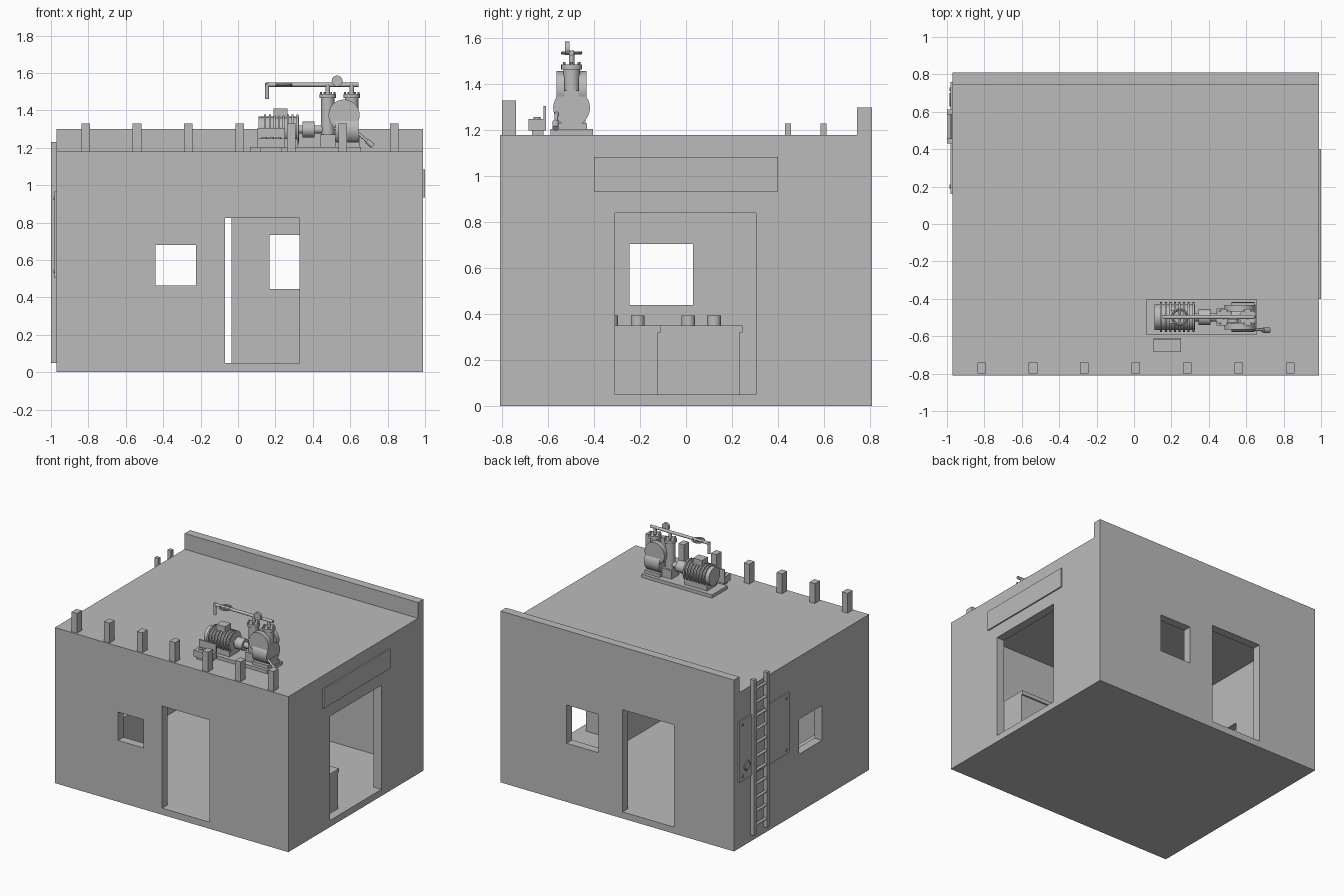
import bpy, math
from mathutils import Vector

if "Cube" in bpy.data.objects:
    bpy.data.objects.remove(bpy.data.objects["Cube"], do_unlink=True)

GREY = bpy.data.materials.new("plain_grey")
GREY.use_nodes = True
GREY.diffuse_color = (0.5, 0.5, 0.5, 1)
GREY.node_tree.nodes["Principled BSDF"].inputs["Base Color"].default_value = (0.5, 0.5, 0.5, 1)


def finish(name, smooth=False):
    ob = bpy.context.object
    ob.name = name
    ob.data.materials.clear()
    ob.data.materials.append(GREY)
    if smooth:
        bpy.ops.object.shade_smooth_by_angle(angle=math.radians(40))
    return ob


def box(name, x, y, z):
    """Box from (min, max) ranges."""
    mid = [(a + b) / 2 for a, b in (x, y, z)]
    bpy.ops.mesh.primitive_cube_add(size=1, location=mid)
    bpy.context.object.scale = [b - a for a, b in (x, y, z)]
    bpy.ops.object.transform_apply(location=False, rotation=False, scale=True)
    return finish(name)


def rod(name, a, b, r, sides=24):
    """Cylinder between two points."""
    a, b = Vector(a), Vector(b)
    d = b - a
    bpy.ops.mesh.primitive_cylinder_add(vertices=sides, radius=r, depth=d.length, location=(a + b) / 2)
    bpy.context.object.rotation_euler = d.to_track_quat('Z', 'Y').to_euler()
    return finish(name, sides > 8)


def ring(name, loc, R, r, rot=(0, 0, 0)):
    bpy.ops.mesh.primitive_torus_add(location=loc, rotation=rot, major_radius=R, minor_radius=r,
                                     major_segments=24, minor_segments=8)
    return finish(name, True)


# Building shell: hollow box with door and window openings
shell = box("building_shell", (-0.97, 0.99), (-0.81, 0.81), (0, 1.18))
cutters = [
    box("room", (-0.905, 0.925), (-0.745, 0.745), (0.05, 1.12)),
    box("front_door", (-0.07, 0.33), (-0.9, -0.6), (0.05, 0.825)),
    box("front_window", (-0.44, -0.225), (-0.9, -0.6), (0.465, 0.68)),
    box("back_door", (-0.465, -0.035), (0.6, 0.9), (0.05, 0.825)),
    box("back_window", (0.168, 0.435), (0.6, 0.9), (0.445, 0.735)),
    box("side_door", (0.8, 1.1), (-0.31, 0.305), (0.05, 0.84)),
    box("side_window", (-1.1, -0.8), (-0.245, 0.03), (0.44, 0.705)),
]
bpy.context.view_layer.objects.active = shell
for c in cutters:
    mod = shell.modifiers.new("opening", 'BOOLEAN')
    mod.operation, mod.solver, mod.object = 'DIFFERENCE', 'EXACT', c
    bpy.ops.object.modifier_apply(modifier=mod.name)
for c in cutters:
    bpy.data.objects.remove(c, do_unlink=True)

# Roof edge: back parapet and front posts
box("back_parapet", (-0.97, 0.99), (0.745, 0.81), (1.18, 1.30))
for i in range(7):
    x = -0.815 + 0.275 * i
    box("roof_post", (x - 0.023, x + 0.023), (-0.80, -0.74), (1.18, 1.33))

# Blank sign over the wide door
box("sign_board", (0.99, 1.0), (-0.4, 0.4), (0.935, 1.085))

# Wall panel with bolts and a round port
box("wall_panel", (-0.98, -0.97), (0.16, 0.76), (0.505, 0.965))
for y in (0.2, 0.72):
    for z in (0.54, 0.93):
        rod("panel_bolt", (-0.986, y, z), (-0.975, y, z), 0.01, 12)
ring("panel_port", (-0.98, 0.665, 0.6), 0.032, 0.007, (0, math.pi / 2, 0))

# Ladder
for y in (0.443, 0.598):
    box("ladder_rail", (-1.0, -0.97), (y - 0.013, y + 0.013), (0.05, 1.23))
for i in range(11):
    z = 0.12 + 0.103 * i
    rod("ladder_rung", (-0.987, 0.443, z), (-0.987, 0.598, z), 0.01, 12)

# Counters inside, with small canisters
for x0, x1, y1 in ((0.6, 0.925, -0.11), (-0.905, -0.765, 0.245)):
    box("counter_base", (x0, x1), (-0.745, y1 - 0.012), (0.05, 0.32))
    box("counter_top", (x0, x1), (-0.745, y1), (0.32, 0.35))
for x, y in ((0.78, -0.325), (0.78, -0.21), (-0.83, 0.01), (-0.83, 0.122)):
    rod("canister", (x, y, 0.35), (x, y, 0.395), 0.03)

# Pump skid
Y = -0.498
box("skid", (0.065, 0.658), (-0.59, -0.405), (1.18, 1.205))
box("skid_foot", (0.52, 0.65), (Y - 0.068, Y + 0.068), (1.205, 1.23))

# Finned motor, shaft and coupling
MZ = 1.298
rod("motor_body", (0.11, Y, MZ), (0.325, Y, MZ), 0.068, 32)
for i in range(8):
    x = 0.14 + 0.0245 * i
    rod("motor_fin", (x, Y, MZ), (x + 0.011, Y, MZ), 0.08, 32)
box("motor_foot", (0.13, 0.32), (Y - 0.06, Y + 0.06), (1.205, 1.25))
box("terminal_box", (0.19, 0.265), (Y - 0.035, Y + 0.035), (1.36, 1.41))
rod("drive_shaft", (0.32, Y, MZ), (0.47, Y, MZ), 0.022)
rod("coupling", (0.345, Y, MZ), (0.41, Y, MZ), 0.043)

# Pump case and twin vertical cylinders with flanged heads
box("pump_case", (0.44, 0.65), (Y - 0.045, Y + 0.045), (1.205, 1.27))
rod("pump_end_cover", (0.52, Y, MZ), (0.645, Y, MZ), 0.08, 32)
for x in (0.48, 0.608):
    rod("pump_cylinder", (x, Y, 1.25), (x, Y, 1.47), 0.036)
    rod("cylinder_flange", (x, Y, 1.465), (x, Y, 1.487), 0.045)
    rod("outlet_stub", (x, Y, 1.48), (x, Y, 1.54), 0.012, 16)
    for k in range(6):
        a = k * math.pi / 3
        bx, by = x + 0.037 * math.cos(a), Y + 0.037 * math.sin(a)
        rod("flange_bolt", (bx, by, 1.48), (bx, by, 1.497), 0.006, 6)

# Round covers on both faces of the pump
for s in (-1, 1):
    rod("round_cover", (0.567, Y + s * 0.03, 1.375), (0.567, Y + s * 0.066, 1.375), 0.083, 32)

# Delivery pipe with spout, valve wheel and gauge
PZ = 1.537
rod("delivery_pipe", (0.15, Y, PZ), (0.645, Y, PZ), 0.011, 16)
rod("pipe_spout", (0.156, Y, PZ + 0.01), (0.156, Y, 1.46), 0.011, 16)
ring("valve_wheel", (0.245, Y, PZ), 0.04, 0.007)
rod("valve_spoke", (0.245, Y - 0.04, PZ), (0.245, Y + 0.04, PZ), 0.006, 12)
rod("gauge", (0.53, Y - 0.028, 1.557), (0.53, Y - 0.01, 1.557), 0.029)

# Hand lever at the pump end
rod("lever", (0.645, Y - 0.065, 1.275), (0.715, Y - 0.07, 1.215), 0.008, 12)
rod("lever_grip", (0.69, Y - 0.07, 1.236), (0.722, Y - 0.07, 1.209), 0.014, 12)

# Control box with three knobs and an upright plate
box("control_box", (0.105, 0.25), (-0.685, -0.61), (1.2, 1.25))
box("control_box_stand", (0.12, 0.235), (-0.67, -0.62), (1.18, 1.2))
box("control_plate", (0.105, 0.25), (-0.62, -0.61), (1.2, 1.305))
for i in range(3):
    x = 0.14 + 0.0375 * i
    rod("control_knob", (x, -0.648, 1.25), (x, -0.648, 1.258), 0.015, 16)
